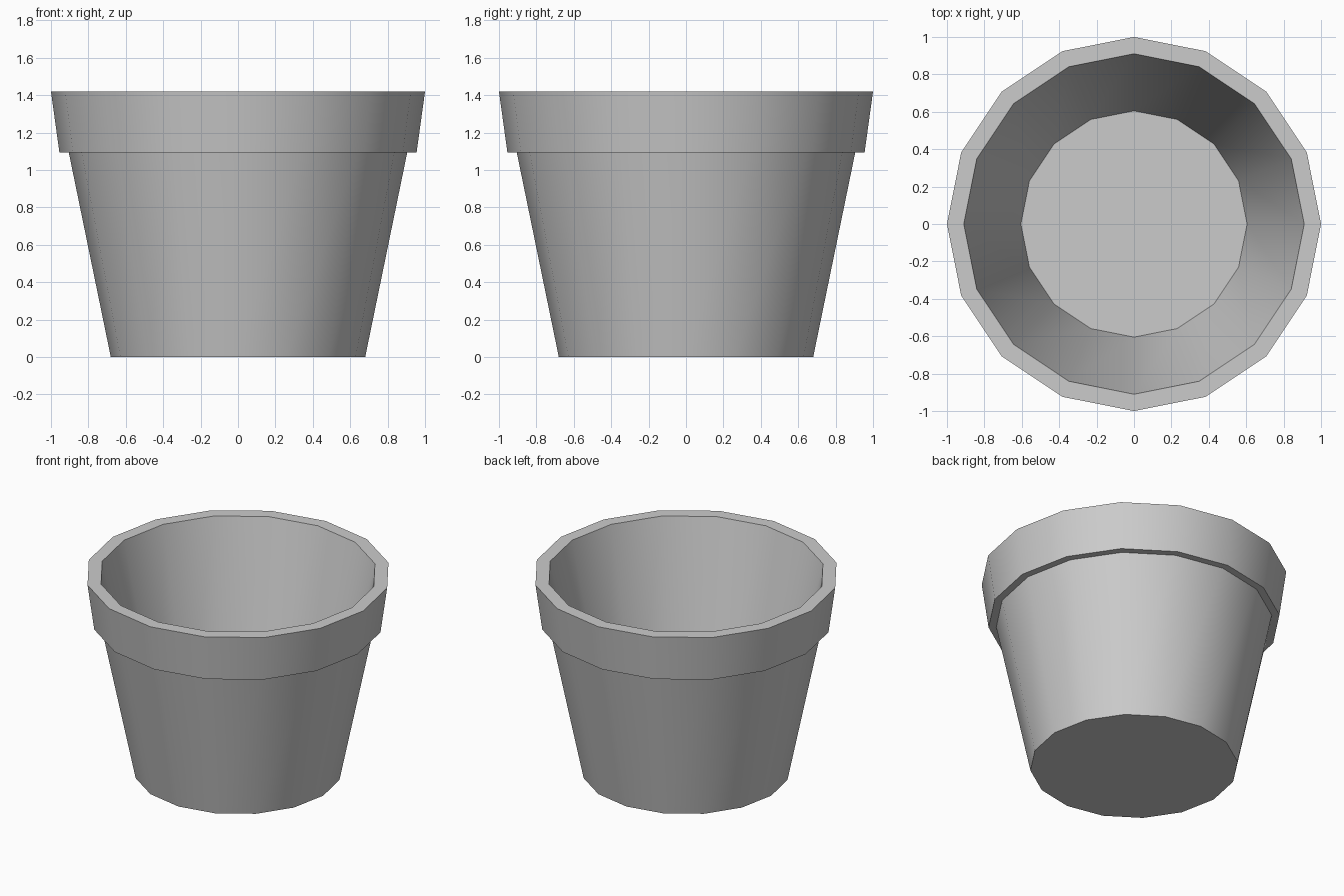
import bpy, bmesh
from math import cos, sin, tau

if "Cube" in bpy.data.objects:
    bpy.data.objects.remove(bpy.data.objects["Cube"])

SIDES = 16

# Cross-section (radius, height): outer wall, rim collar, inner wall, floor
profile = [(0.68, 0.0), (0.905, 1.095), (0.955, 1.095), (1.0, 1.42),
           (0.91, 1.42), (0.605, 0.09)]

bm = bmesh.new()
rings = [[bm.verts.new((r * cos(tau * i / SIDES), r * sin(tau * i / SIDES), z))
          for i in range(SIDES)] for r, z in profile]

# Walls between neighbouring rings
for low, high in zip(rings, rings[1:]):
    for i in range(SIDES):
        j = (i + 1) % SIDES
        bm.faces.new((low[i], low[j], high[j], high[i]))

# Underside and inner floor
bm.faces.new(rings[0][::-1])
bm.faces.new(rings[-1])
bmesh.ops.recalc_face_normals(bm, faces=bm.faces)

mesh = bpy.data.meshes.new("flower_pot")
bm.to_mesh(mesh)
bm.free()
pot = bpy.data.objects.new("flower_pot", mesh)
bpy.context.collection.objects.link(pot)

# Smooth round walls, sharp rim edges
bpy.context.view_layer.objects.active = pot
pot.select_set(True)
bpy.ops.object.shade_smooth_by_angle()
